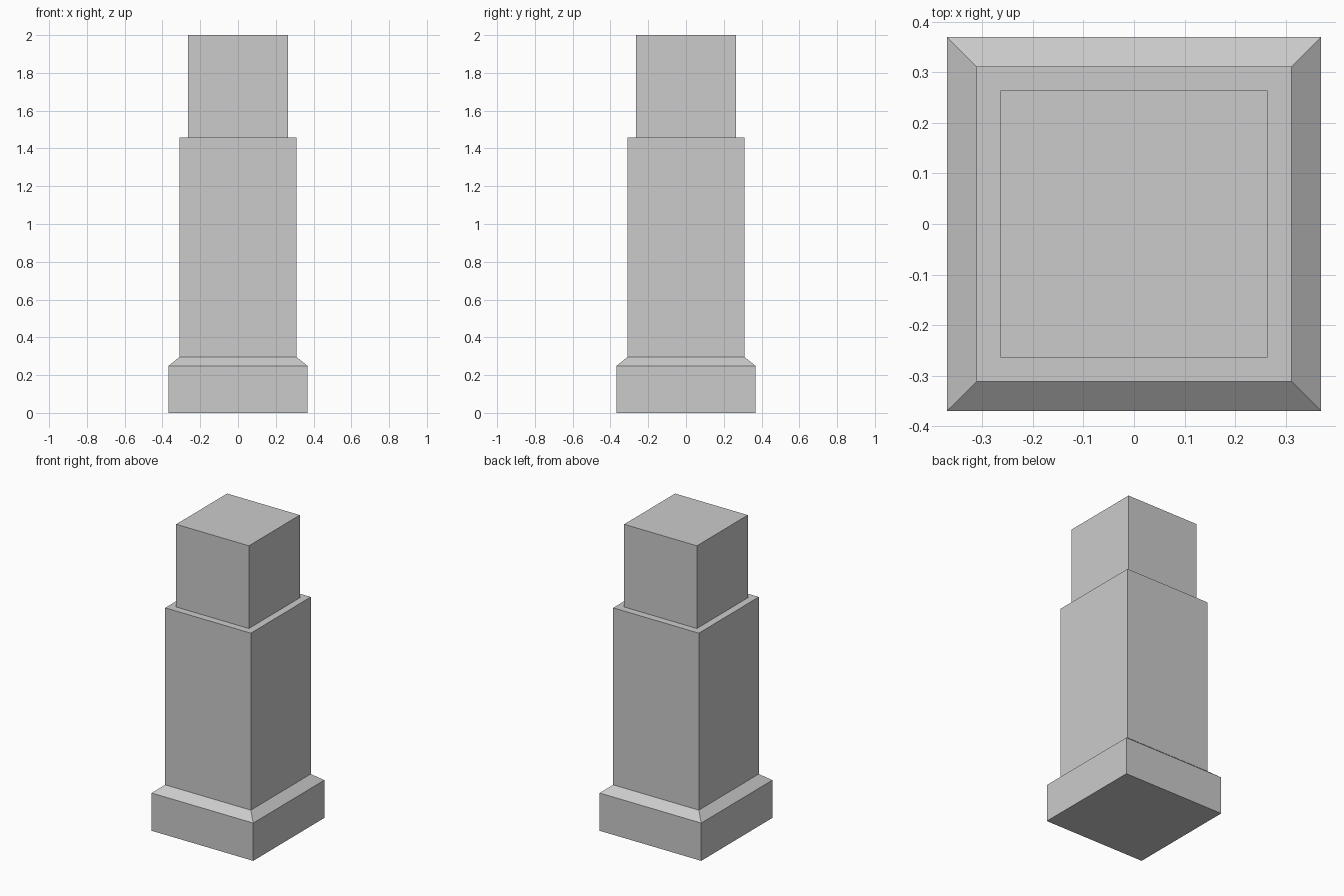
import bpy
import bmesh

if "Cube" in bpy.data.objects:
    bpy.data.objects.remove(bpy.data.objects["Cube"])

# Square pillar profile from bottom to top: (half width, height)
PROFILE = [
    (0.369, 0.0),     # plinth bottom
    (0.369, 0.248),   # plinth top edge
    (0.311, 0.295),   # sloped shoulder meets shaft
    (0.311, 1.457),   # shaft top
    (0.264, 1.457),   # flat ledge
    (0.264, 2.0),     # upper block top
]


def square_ring(bm, half, z):
    corners = [(-1, -1), (1, -1), (1, 1), (-1, 1)]
    return [bm.verts.new((x * half, y * half, z)) for x, y in corners]


# Stepped pillar: square rings joined into one closed solid
bm = bmesh.new()
rings = [square_ring(bm, half, z) for half, z in PROFILE]
for low, high in zip(rings, rings[1:]):
    for i in range(4):
        j = (i + 1) % 4
        bm.faces.new((low[i], low[j], high[j], high[i]))

# Bottom and top caps
bm.faces.new(rings[0][::-1])
bm.faces.new(rings[-1])
bmesh.ops.recalc_face_normals(bm, faces=bm.faces)

mesh = bpy.data.meshes.new("stepped_pillar")
bm.to_mesh(mesh)
bm.free()
pillar = bpy.data.objects.new("stepped_pillar", mesh)
bpy.context.collection.objects.link(pillar)
